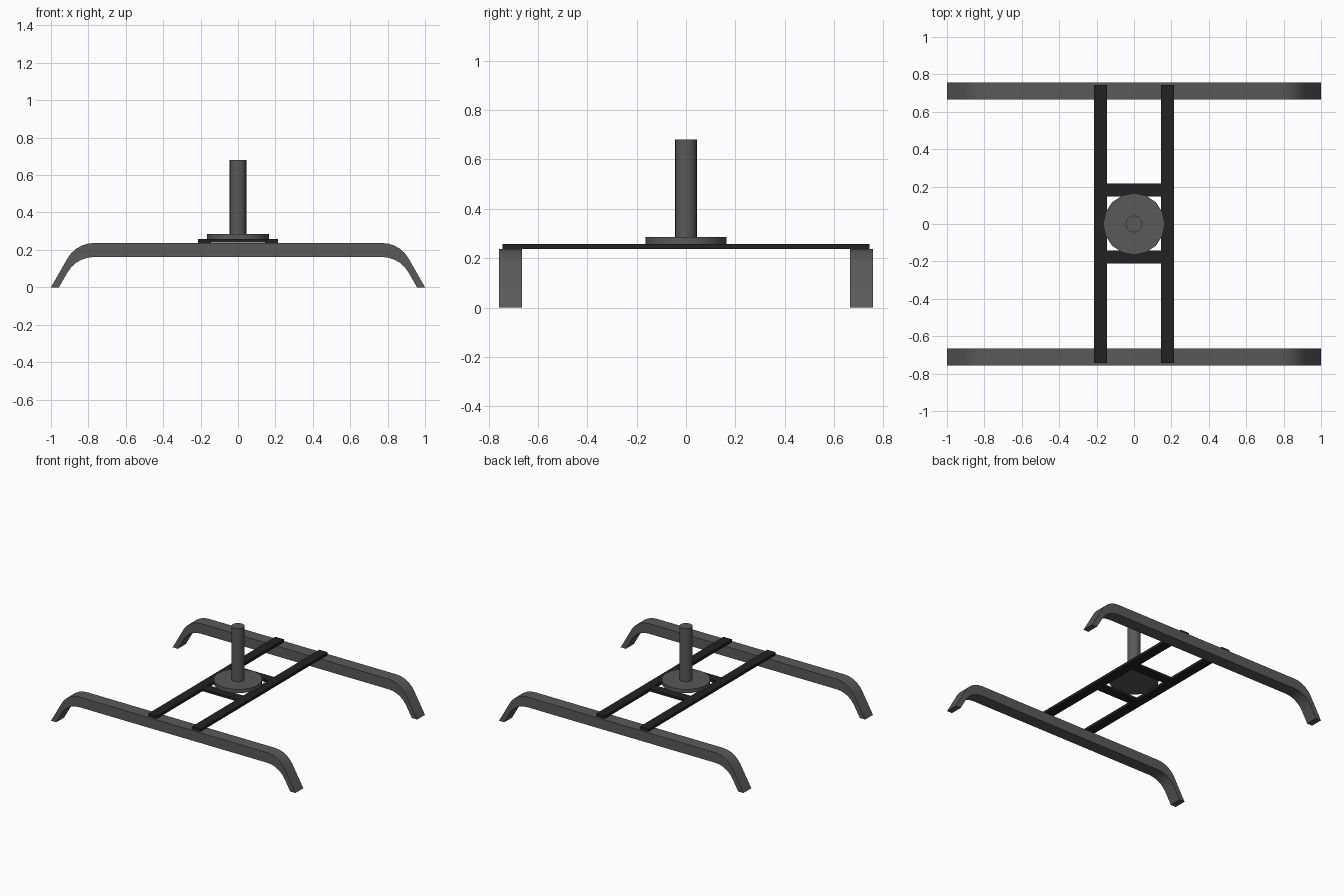
import bpy, bmesh, math

if "Cube" in bpy.data.objects:
    bpy.data.objects.remove(bpy.data.objects["Cube"])


def material(name, v):
    m = bpy.data.materials.new(name)
    m.diffuse_color = (v, v, v, 1)
    m.use_nodes = True
    m.node_tree.nodes["Principled BSDF"].inputs["Base Color"].default_value = m.diffuse_color
    return m


GREY = material("mid grey", 0.1)
BLACK = material("near black", 0.016)


def finish(name, bm, mat):
    bmesh.ops.recalc_face_normals(bm, faces=bm.faces)
    me = bpy.data.meshes.new(name)
    bm.to_mesh(me)
    bm.free()
    ob = bpy.data.objects.new(name, me)
    bpy.context.collection.objects.link(ob)
    me.materials.append(mat)
    return ob


def smooth(ob):
    bpy.ops.object.select_all(action='DESELECT')
    ob.select_set(True)
    bpy.context.view_layer.objects.active = ob
    bpy.ops.object.shade_smooth_by_angle(angle=math.radians(35))


def box(name, x0, x1, y0, y1, z0, z1, mat):
    bm = bmesh.new()
    bmesh.ops.create_cube(bm, size=1)
    for v in bm.verts:
        v.co = ((x0 + x1) / 2 + v.co.x * (x1 - x0),
                (y0 + y1) / 2 + v.co.y * (y1 - y0),
                (z0 + z1) / 2 + v.co.z * (z1 - z0))
    return finish(name, bm, mat)


def cylinder(name, r, z0, z1, sides, mat):
    bm = bmesh.new()
    bmesh.ops.create_cone(bm, cap_ends=True, segments=sides,
                          radius1=r, radius2=r, depth=z1 - z0)
    bmesh.ops.translate(bm, verts=bm.verts, vec=(0, 0, (z0 + z1) / 2))
    smooth(finish(name, bm, mat))


# Skid profile: flat bar bending 60 degrees down at both ends,
# underside is the top line shifted straight down
TOP, THICK, BEND_X, R, STEPS = 0.237, 0.075, 0.77, 0.163, 5
arc = [(BEND_X + R * math.sin(a), TOP - R + R * math.cos(a))
       for a in (math.radians(60) * i / STEPS for i in range(STEPS + 1))]
upper = arc + [(1.0, 0.0)]
lower = [(x, z - THICK) for x, z in arc] + [(0.957, 0.0)]
upper = [(-x, z) for x, z in reversed(upper)] + upper
lower = [(-x, z) for x, z in reversed(lower)] + lower


def skid(name, y0, y1):
    bm = bmesh.new()
    rows = [[bm.verts.new((x, y, z)) for x, z in line]
            for line, y in ((upper, y0), (upper, y1), (lower, y1), (lower, y0))]
    for k in range(4):
        a, b = rows[k], rows[(k + 1) % 4]
        for i in range(len(a) - 1):
            bm.faces.new((a[i], a[i + 1], b[i + 1], b[i]))
    for i in (0, -1):
        bm.faces.new([r[i] for r in rows])
    smooth(finish(name, bm, GREY))


skid("front_skid", -0.757, -0.665)
skid("back_skid", 0.665, 0.757)

# Long cross bars joining the skids
for side, s in (("left", -1), ("right", 1)):
    c = s * 0.179
    box(side + "_cross_bar", c - 0.035, c + 0.035, -0.743, 0.743, 0.238, 0.258, BLACK)

# Short braces between the cross bars
box("front_brace", -0.144, 0.144, -0.211, -0.142, 0.239, 0.257, BLACK)
box("back_brace", -0.144, 0.144, 0.148, 0.217, 0.239, 0.257, BLACK)

# Mounting disc and post
cylinder("mount_disc", 0.165, 0.258, 0.286, 16, GREY)
cylinder("post", 0.045, 0.28, 0.68, 16, GREY)
